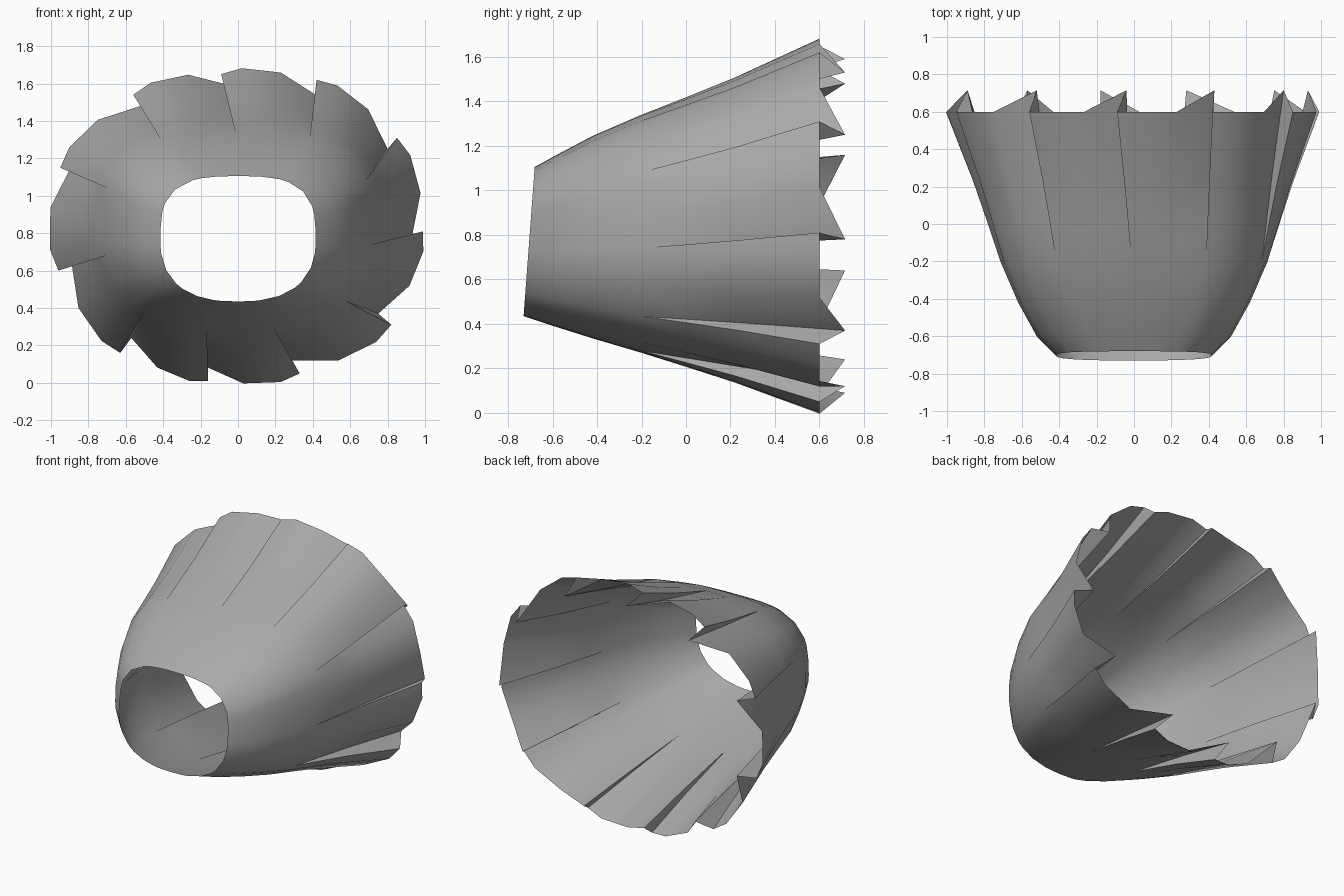
import bpy
import bmesh
from math import sin, cos, atan2, pi, radians
from mathutils import Vector

cube = bpy.data.objects.get("Cube")
if cube:
    bpy.data.objects.remove(cube, do_unlink=True)

# Folds around the flared rim, clockwise: outer tip (x, z) and tucked valley (x, z)
FOLDS = [
    ((-.09, 1.65), (-.04, 1.59)),
    ((.42, 1.62), (.43, 1.53)),
    ((.85, 1.31), (.80, 1.25)),
    ((.99, .81), (.93, .78)),
    ((.82, .31), (.75, .37)),
    ((.33, .05), (.28, .12)),
    ((-.16, .01), (-.18, .09)),
    ((-.63, .16), (-.57, .24)),
    ((-.96, .60), (-.89, .64)),
    ((-.95, 1.15), (-.89, 1.16)),
    ((-.56, 1.54), (-.52, 1.48)),
]
# Smooth rings of the neck: y, forward tilt, half width, top z, bottom z
NECK = [
    (-.705, .025, .415, 1.105, .435),
    (-.60, .01, .52, 1.155, .395),
    (-.42, 0, .62, 1.245, .335),
    (-.20, 0, .715, 1.34, .27),
]
RIM_Y, VALLEY_Y = .6, .715
STEPS = (0, .19, .58, 1)         # points along one pleat
BULGE = (0, .105, .15, 0)        # outward bulge relative to the pleat width


def fold_angle(fold):
    """Angle around the sleeve where a fold starts."""
    x, z = (Vector(fold[0]) + Vector(fold[1])) / 2
    return atan2(x, (z - .85) / .85) + radians(3)


def neck_point(ring, angle):
    """Point on a rounded-rectangle ring, squarer on top than below."""
    y, tilt, half_width, top, bottom = ring
    s, c = sin(angle), cos(angle)
    power = 3.1 if c > 0 else 2.5
    scale = (abs(s) ** power + abs(c) ** power) ** (-1 / power)
    middle, half_height = (top + bottom) / 2, (top - bottom) / 2
    return Vector((half_width * s * scale, y + tilt * c * scale,
                   middle + half_height * c * scale))


# Angles for the neck and matching points for the pleated rim
angles, rim = [], []
for i, fold in enumerate(FOLDS):
    following = FOLDS[(i + 1) % len(FOLDS)]
    start = fold_angle(fold)
    span = (fold_angle(following) - start) % (2 * pi)
    tip, valley = Vector(fold[0]), Vector(following[1])
    chord = valley - tip
    outward = Vector((-chord.y, chord.x))
    for step, bulge in zip(STEPS, BULGE):
        angles.append(start + span * step)
        p = tip + chord * step + outward * bulge
        rim.append(Vector((p.x, VALLEY_Y if step == 1 else RIM_Y, p.y)))

rings = [[neck_point(ring, a) for a in angles] for ring in NECK]
base = rings[-1]
for along, out in ((.25, .23), (.525, .49), (1, 1)):
    ring = []
    for start, end in zip(base, rim):
        p = start.lerp(end, out)
        p.y = start.y + (end.y - start.y) * along
        ring.append(p)
    rings.append(ring)

# Loft the rings into one open sheet
bm = bmesh.new()
loops = [[bm.verts.new(p) for p in ring] for ring in rings]
count = len(angles)
for front, back in zip(loops, loops[1:]):
    for i in range(count):
        k = (i + 1) % count
        bm.faces.new((front[i], front[k], back[k], back[i]))
bmesh.ops.remove_doubles(bm, verts=bm.verts[:], dist=.0005)
mesh = bpy.data.meshes.new("pleated_sleeve")
bm.to_mesh(mesh)
bm.free()

# Plain grey cloth
grey = bpy.data.materials.new("grey_cloth")
grey.use_nodes = True
colour = (.4, .4, .4, 1)
grey.diffuse_color = colour
grey.node_tree.nodes["Principled BSDF"].inputs["Base Color"].default_value = colour
mesh.materials.append(grey)

sleeve = bpy.data.objects.new("pleated_sleeve", mesh)
bpy.context.collection.objects.link(sleeve)
bpy.ops.object.select_all(action="DESELECT")
sleeve.select_set(True)
bpy.context.view_layer.objects.active = sleeve
bpy.ops.object.shade_smooth_by_angle(angle=radians(60))
